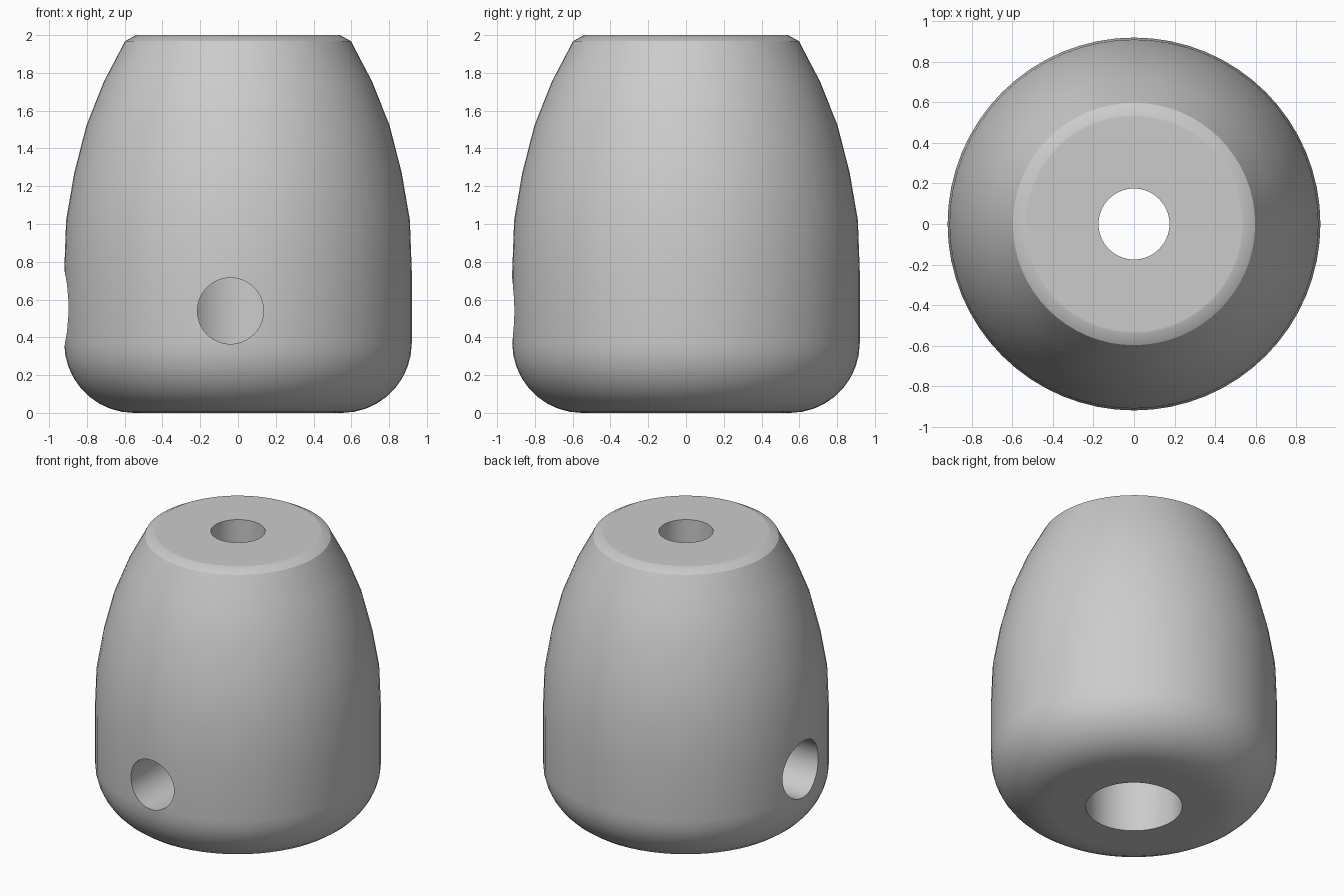
import bpy
import bmesh
from math import sin, cos, pi, radians

SEGMENTS = 64
cube = bpy.data.objects.get("Cube")
if cube:
    bpy.data.objects.remove(cube, do_unlink=True)

grey = bpy.data.materials.new("plain grey")
grey.use_nodes = True
colour = (0.6, 0.6, 0.6, 1)
grey.diffuse_color = colour
grey.node_tree.nodes["Principled BSDF"].inputs["Base Color"].default_value = colour


def lathe(name, profile):
    """Revolve a closed (radius, height) loop about the z axis."""
    bm = bmesh.new()
    rings = []
    for i in range(SEGMENTS):
        a = 2 * pi * i / SEGMENTS
        rings.append([bm.verts.new((r * cos(a), r * sin(a), z)) for r, z in profile])
    n = len(profile)
    for i in range(SEGMENTS):
        here, there = rings[i], rings[(i + 1) % SEGMENTS]
        for j in range(n):
            k = (j + 1) % n
            bm.faces.new((here[j], there[j], there[k], here[k]))
    bmesh.ops.recalc_face_normals(bm, faces=bm.faces)
    mesh = bpy.data.meshes.new(name)
    bm.to_mesh(mesh)
    bm.free()
    mesh.materials.append(grey)
    obj = bpy.data.objects.new(name, mesh)
    bpy.context.collection.objects.link(obj)
    return obj


def drill(body, radius, location, rotation):
    """Cut a round hole through one wall."""
    bpy.ops.mesh.primitive_cylinder_add(vertices=SEGMENTS, radius=radius, depth=1.2,
                                        location=location, rotation=rotation)
    cutter = bpy.context.object
    cutter.name = "hole_cutter"
    cutter.hide_render = True
    cutter.data.materials.append(grey)
    mod = body.modifiers.new("hole", 'BOOLEAN')
    mod.operation = 'DIFFERENCE'
    mod.solver = 'EXACT'
    mod.object = cutter
    bpy.context.view_layer.objects.active = body
    bpy.ops.object.modifier_apply(modifier=mod.name)
    bpy.data.objects.remove(cutter, do_unlink=True)


# Rounded foot, tapering shoulder, chamfered top and stepped central bore
foot = [(0.55 + 0.37 * sin(a), 0.37 - 0.37 * cos(a))
        for a in (radians(10 * i) for i in range(10))]
shoulder = [(0.92, 0.75), (0.91, 1.02), (0.867, 1.27), (0.803, 1.52),
            (0.712, 1.75), (0.598, 1.968)]
top = [(0.54, 2.0), (0.53, 2.0)]
bore = [(0.175, 2.0), (0.175, 1.0), (0.31, 1.0), (0.31, 0)]
body = lathe("bell_body", foot + shoulder + top + bore + [(0.53, 0)])

# Front hole and the wider hole on the model's right side
drill(body, 0.175, (-0.04, -0.6, 0.54), (pi / 2, 0, 0))
drill(body, 0.2, (-0.6, 0, 0.555), (0, pi / 2, 0))

bpy.ops.object.select_all(action='DESELECT')
body.select_set(True)
bpy.context.view_layer.objects.active = body
bpy.ops.object.shade_smooth_by_angle(angle=radians(30))
